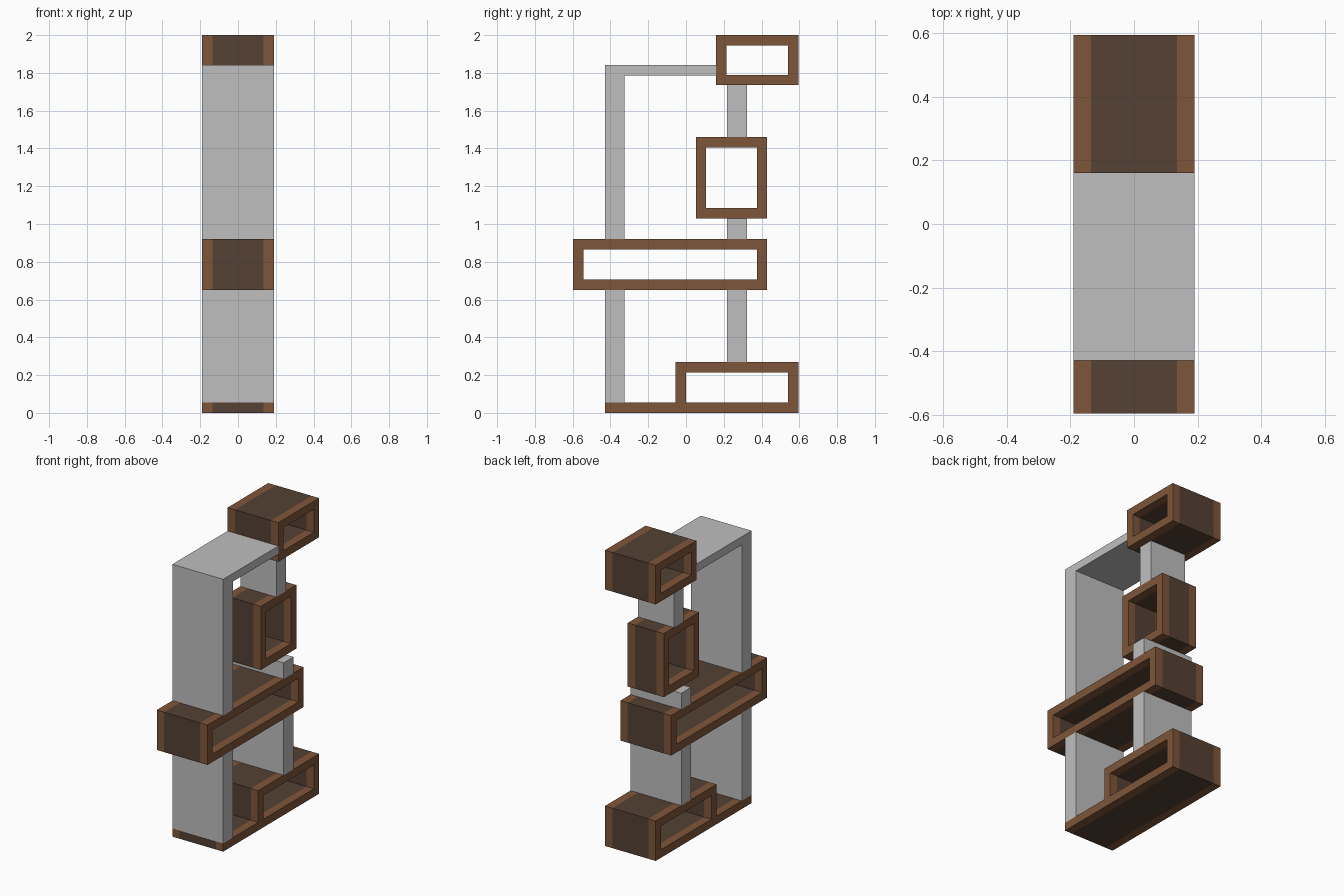
import bpy
import bmesh
from mathutils import Vector

default = bpy.data.objects.get("Cube")
if default:
    bpy.data.objects.remove(default, do_unlink=True)


def material(name, rgb):
    m = bpy.data.materials.new(name)
    m.use_nodes = True
    m.diffuse_color = (*rgb, 1)
    m.node_tree.nodes["Principled BSDF"].inputs["Base Color"].default_value = (*rgb, 1)
    return m


DARK = material("dark brown wood", (0.091, 0.053, 0.034))
LIGHT = material("light brown wood", (0.212, 0.093, 0.042))
GREY = material("light grey panel", (0.521, 0.521, 0.521))

FULL, NARROW = 0.19, 0.135   # half widths along x
WALL = 0.055                 # board thickness and width of the edge bands


def rect(y0, y1, z0, z1):
    return [(y0, z0), (y1, z0), (y1, z1), (y0, z1)]


def inset(y0, y1, z0, z1):
    return rect(y0 + WALL, y1 - WALL, z0 + WALL, z1 - WALL)


def extrude_profile(name, loops, half, banded):
    """Extrude a y-z profile (outer loop, optional hole) along x."""
    bm = bmesh.new()
    edges = []
    for loop in loops:
        vs = [bm.verts.new((-half, y, z)) for y, z in loop]
        edges += [bm.edges.new((a, b)) for a, b in zip(vs, vs[1:] + vs[:1])]
    bmesh.ops.triangle_fill(bm, edges=edges, use_beauty=True, normal=(-1, 0, 0))
    ext = bmesh.ops.extrude_face_region(bm, geom=bm.faces[:])
    moved = [g for g in ext["geom"] if isinstance(g, bmesh.types.BMVert)]
    bmesh.ops.translate(bm, verts=moved, vec=Vector((2 * half, 0, 0)))
    if banded:
        # cut the bands next to both open ends
        for s in (-1, 1):
            bmesh.ops.bisect_plane(bm, geom=bm.verts[:] + bm.edges[:] + bm.faces[:],
                                   plane_co=(s * (half - WALL), 0, 0), plane_no=(1, 0, 0))
    bmesh.ops.recalc_face_normals(bm, faces=bm.faces[:])
    for f in bm.faces:
        if banded and abs(f.calc_center_median().x) > half - WALL:
            f.material_index = 1
    mesh = bpy.data.meshes.new(name)
    bm.to_mesh(mesh)
    bm.free()
    for m in ((DARK, LIGHT) if banded else (GREY,)):
        mesh.materials.append(m)
    obj = bpy.data.objects.new(name, mesh)
    bpy.context.collection.objects.link(obj)
    return obj


# Open wooden boxes: y range, z range, half width
boxes = {
    "top_box": ((0.16, 0.595, 1.735, 2.0), FULL),
    "upper_box": ((0.052, 0.43, 1.03, 1.46), NARROW),
    "middle_box": ((-0.597, 0.43, 0.65, 0.92), FULL),
}
for name, (size, half) in boxes.items():
    extrude_profile(name, [rect(*size), inset(*size)], half, True)

# Bottom box whose floor runs forward as the base board
base = [(-0.43, 0), (0.595, 0), (0.595, 0.27), (-0.055, 0.27), (-0.055, WALL), (-0.43, WALL)]
extrude_profile("base_box", [base, inset(-0.055, 0.595, 0, 0.27)], FULL, True)

# Front panel: lower part, then upper part bent back into the top shelf
extrude_profile("front_panel_lower", [rect(-0.43, -0.325, WALL, 0.65)], FULL, False)
arch = [(-0.43, 0.92), (-0.325, 0.92), (-0.325, 1.787), (0.16, 1.787), (0.16, 1.842), (-0.43, 1.842)]
extrude_profile("front_panel_and_shelf", [arch], FULL, False)

# Rear supports between the boxes
for name, z0, z1, half in (("rear_support_lower", 0.27, 0.65, FULL),
                           ("rear_support_middle", 0.92, 1.03, FULL),
                           ("rear_support_upper", 1.46, 1.735, NARROW)):
    extrude_profile(name, [rect(0.217, 0.322, z0, z1)], half, False)
